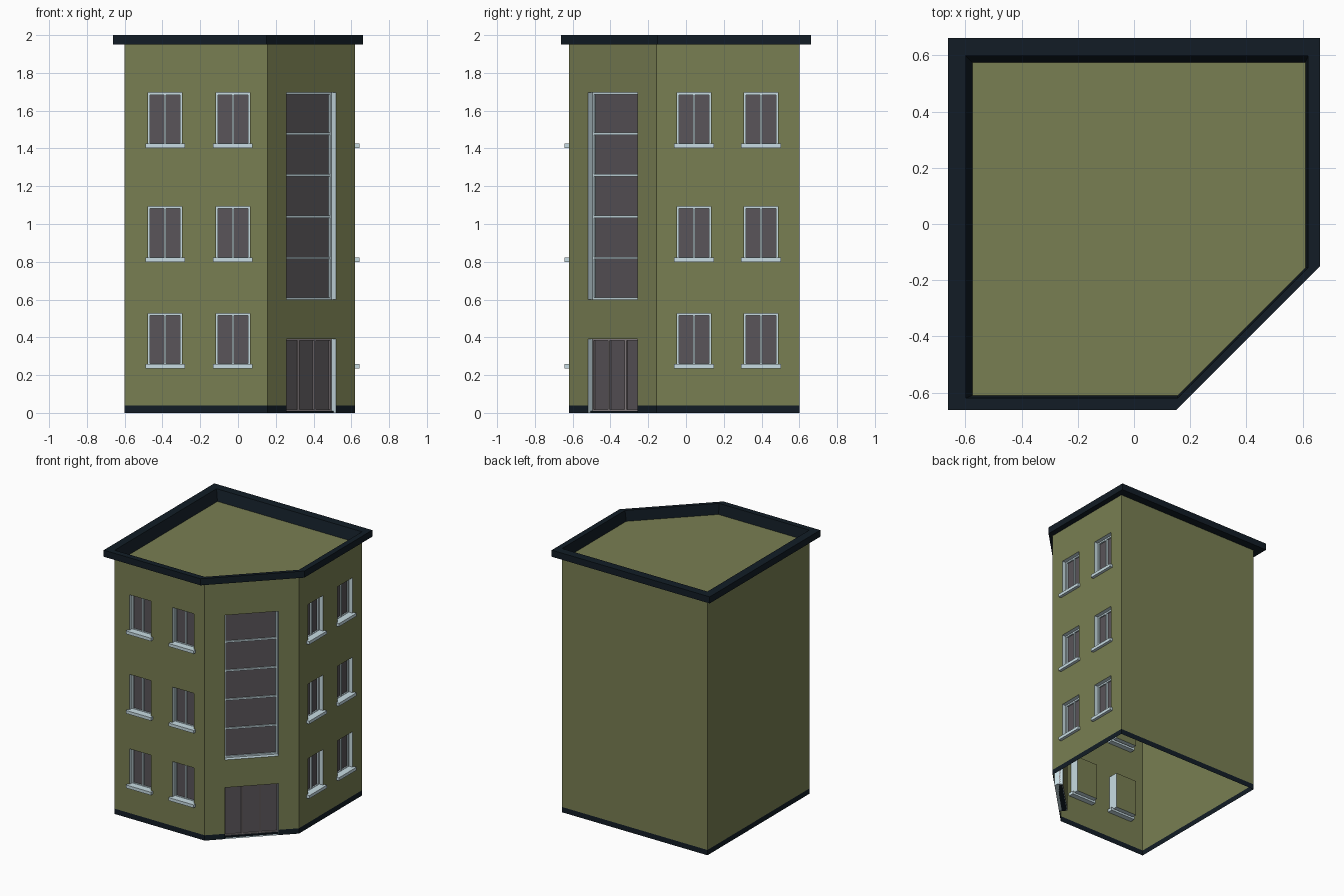
import bpy, bmesh
from math import radians
from mathutils import Matrix

if "Cube" in bpy.data.objects:
    bpy.data.objects.remove(bpy.data.objects["Cube"])


def mat(name, r, g, b):
    m = bpy.data.materials.new(name)
    m.diffuse_color = (r, g, b, 1)
    m.use_nodes = True
    m.node_tree.nodes["Principled BSDF"].inputs["Base Color"].default_value = m.diffuse_color
    return m


WALL = mat("olive_wall", 0.19, 0.21, 0.085)
NAVY = mat("dark_trim", 0.006, 0.012, 0.019)
FRAME = mat("pale_frame", 0.58, 0.72, 0.77)
GLASS = mat("grey_glass", 0.10, 0.09, 0.10)
DOOR = mat("door_frame", 0.26, 0.23, 0.24)


def finish(bm, name, mats, mw=Matrix()):
    bmesh.ops.remove_doubles(bm, verts=bm.verts, dist=1e-5)
    me = bpy.data.meshes.new(name)
    bm.to_mesh(me)
    bm.free()
    for m in mats:
        me.materials.append(m)
    ob = bpy.data.objects.new(name, me)
    ob.matrix_world = mw
    bpy.context.collection.objects.link(ob)
    return ob


def face(bm, pts, mi=0):
    bm.faces.new([bm.verts.new(p) for p in pts]).material_index = mi


def box(bm, x0, x1, y0, y1, z0, z1, mi=0):
    m = Matrix.Translation(((x0 + x1) / 2, (y0 + y1) / 2, (z0 + z1) / 2)) \
        @ Matrix.Diagonal((x1 - x0, y1 - y0, z1 - z0, 1))
    for v in bmesh.ops.create_cube(bm, size=1, matrix=m)["verts"]:
        for f in v.link_faces:
            f.material_index = mi


# Wall sheet in local space: x along the wall, y inward, z up.
# Each hole (u0, u1, z0, z1, depth) gets a recess behind it.
def wall(name, mw, width, holes):
    bm = bmesh.new()
    us = sorted({0, width} | {u for h in holes for u in h[:2]})
    zs = sorted({0, 0.04, 1.95} | {z for h in holes for z in h[2:4]})
    for a, b in zip(us, us[1:]):
        for c, d in zip(zs, zs[1:]):
            um, zm = (a + b) / 2, (c + d) / 2
            if not any(h[0] < um < h[1] and h[2] < zm < h[3] for h in holes):
                face(bm, [(a, 0, c), (b, 0, c), (b, 0, d), (a, 0, d)], int(d <= 0.04))
    for a, b, c, d, t in holes:
        ring = [(a, c), (b, c), (b, d), (a, d)]
        face(bm, [(u, t, z) for u, z in ring])
        for (u, z), (v, w) in zip(ring, ring[1:] + ring[:1]):
            face(bm, [(u, 0, z), (v, 0, w), (v, t, w), (u, t, z)], 2)
    finish(bm, name, [WALL, NAVY, FRAME], mw)


# Glazed unit: pane, border and dividing bars, filling one hole
def glazing(name, mw, hole, border, pane, cols=1, rows=1, colour=FRAME, sill=False):
    a, b, c, d, _ = hole
    bm = bmesh.new()
    y0, y1 = pane - 0.01, pane + 0.005
    box(bm, a, b, pane, pane + 0.004, c, d, 1)
    for u in (a, b - border):
        box(bm, u, u + border, y0, y1, c, d)
    for z in (c, d - border):
        box(bm, a + border, b - border, y0, y1, z, z + border)
    for i in range(1, cols):
        u = a + (b - a) * i / cols
        box(bm, u - 0.006, u + 0.006, y0, y1, c + border, d - border)
    for i in range(1, rows):
        z = c + (d - c) * i / rows
        box(bm, a + border, b - border, y0, y1, z - 0.006, z + 0.006)
    if sill:
        box(bm, a - 0.015, b + 0.015, -0.022, pane, c - 0.015, c + 0.008)
    finish(bm, name, [colour, GLASS], mw)


PLAN = [(-0.6, -0.62), (0.155, -0.62), (0.62, -0.155), (0.62, 0.6), (-0.6, 0.6)]
SIDES = ["front", "corner", "right", "back", "left"]
ANGLES = [0, 45, 90, 180, 270]
WINDOW_CENTRES = {"front": (0.214, 0.573), "right": (0.197, 0.552)}
FLOORS = [(0.25, 0.527), (0.815, 1.092), (1.418, 1.695)]

# Walls with their windows and entrance
for i, side in enumerate(SIDES):
    (x, y), (x2, y2) = PLAN[i], PLAN[(i + 1) % 5]
    width = ((x2 - x) ** 2 + (y2 - y) ** 2) ** 0.5
    mw = Matrix.Translation((x, y, 0)) @ Matrix.Rotation(radians(ANGLES[i]), 4, "Z")
    holes = [(u - 0.09, u + 0.09, z0, z1, 0.075)
             for u in WINDOW_CENTRES.get(side, ()) for z0, z1 in FLOORS]
    for n, h in enumerate(holes):
        glazing(f"{side}_window_{n + 1}", mw, h, 0.011, 0.04, cols=2, sill=True)
    if side == "corner":
        a, b = width / 2 - 0.186, width / 2 + 0.186
        tall, door = (a, b, 0.6, 1.697, 0.06), (a, b, 0, 0.39, 0.06)
        holes = [tall, door]
        glazing("stair_window", mw, tall, 0.012, 0.043, rows=5)
        glazing("entrance_door", mw, (a, b, 0.01, 0.39, 0), 0.008, 0.043, cols=3, colour=DOOR)
        bm = bmesh.new()
        box(bm, a, b, 0.02, 0.055, 0, 0.01)
        finish(bm, "door_threshold", [NAVY], mw)
    wall(f"{side}_wall", mw, width, holes)

# Cornice: rings joined from the wall head, out, up, in and down to the roof
OUTER = [(-0.6625, -0.6625), (0.15, -0.6625), (0.6625, -0.15), (0.6625, 0.6625), (-0.6625, 0.6625)]
INNER = [(-0.575, -0.61), (0.155, -0.61), (0.61, -0.155), (0.61, 0.575), (-0.575, 0.575)]
rings = [(PLAN, 1.95), (OUTER, 1.95), (OUTER, 2.0), (PLAN, 2.0), (INNER, 1.92)]
bm = bmesh.new()
for (p, zp), (q, zq) in zip(rings, rings[1:]):
    for i in range(5):
        j = (i + 1) % 5
        face(bm, [(*p[i], zp), (*p[j], zp), (*q[j], zq), (*q[i], zq)])
bmesh.ops.remove_doubles(bm, verts=bm.verts, dist=1e-5)
bmesh.ops.recalc_face_normals(bm, faces=bm.faces)
finish(bm, "cornice", [NAVY])

# Flat roof
bm = bmesh.new()
face(bm, [(*p, 1.92) for p in INNER])
finish(bm, "roof_floor", [WALL])
